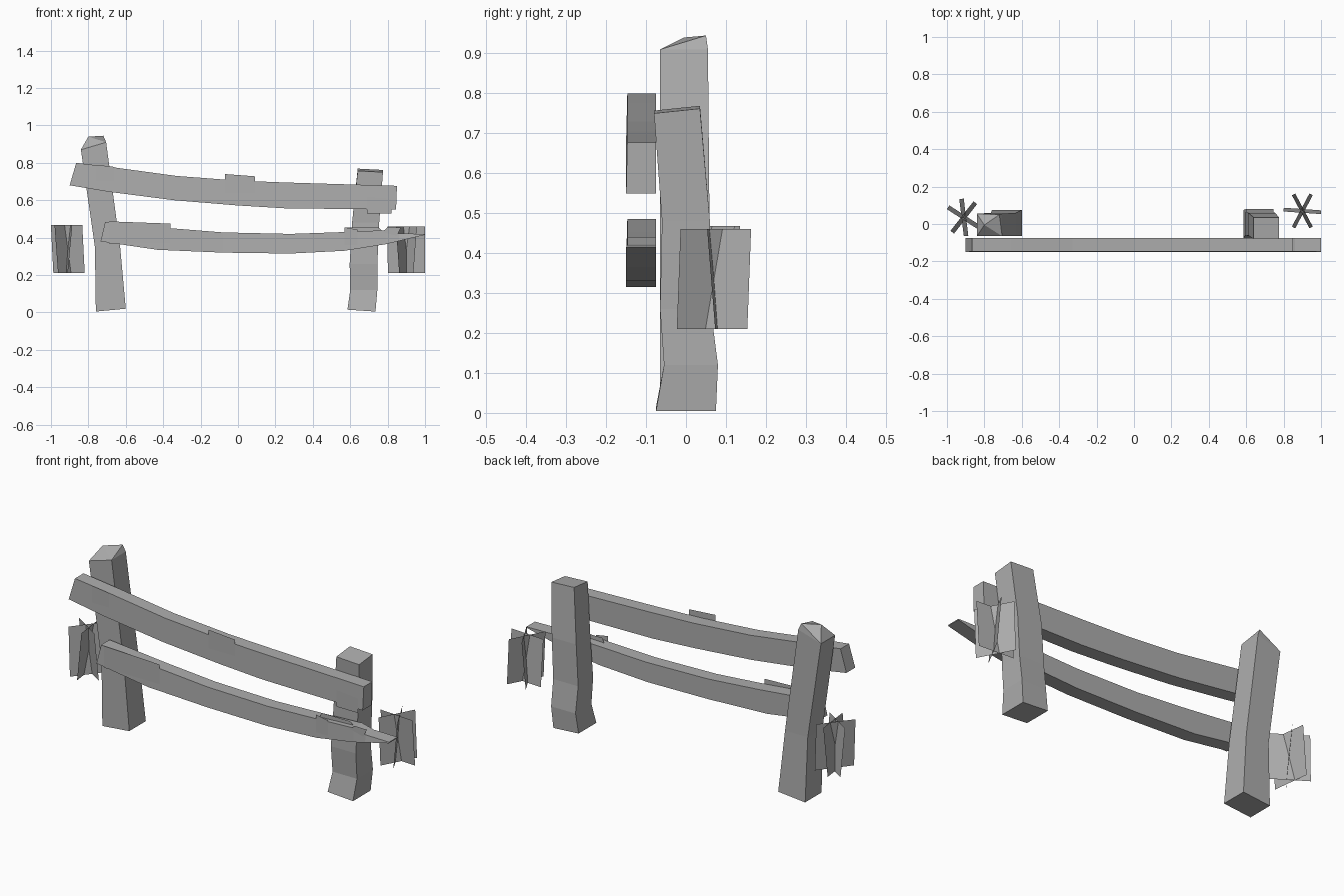
import bpy, bmesh
from math import cos, sin, radians

old = bpy.data.objects.get("Cube")
if old:
    bpy.data.objects.remove(old)

grey = bpy.data.materials.new("weathered_grey")
grey.use_nodes = True
colour = (0.42, 0.42, 0.42, 1)
grey.diffuse_color = colour
grey.node_tree.nodes["Principled BSDF"].inputs["Base Color"].default_value = colour


def finish(name, bm):
    bmesh.ops.recalc_face_normals(bm, faces=bm.faces)
    mesh = bpy.data.meshes.new(name)
    bm.to_mesh(mesh)
    bm.free()
    mesh.materials.append(grey)
    bpy.context.collection.objects.link(bpy.data.objects.new(name, mesh))


def loft(bm, rings):
    """Skin a stack of four-cornered rings, closing both ends."""
    rows = [[bm.verts.new(p) for p in ring] for ring in rings]
    for a, b in zip(rows, rows[1:]):
        for i in range(4):
            j = (i + 1) % 4
            bm.faces.new((a[i], a[j], b[j], b[i]))
    bm.faces.new(rows[0][::-1])
    bm.faces.new(rows[-1])
    return rows


def level(x0, x1, y0, y1, z, rise_x=0, rise_y=0):
    return [(x0, y0, z), (x1, y0, z + rise_x),
            (x1, y1, z + rise_x + rise_y), (x0, y1, z + rise_y)]


# Tall leaning post with a chiselled cap
bm = bmesh.new()
rows = loft(bm, [
    level(-0.76, -0.60, -0.065, 0.075, 0.005, 0.015),
    level(-0.765, -0.63, -0.065, 0.06, 0.35),
    level(-0.84, -0.705, -0.065, 0.055, 0.87, 0.04),
])
bmesh.ops.delete(bm, geom=[bm.faces[-1]] if bm.faces.ensure_lookup_table() else [], context='FACES_ONLY')
fl, fr, br, bl = rows[-1]
ridge_a = bm.verts.new((-0.80, -0.005, 0.94))
ridge_b = bm.verts.new((-0.72, 0.05, 0.945))
for f in ((fl, fr, ridge_a), (fr, ridge_b, ridge_a), (fr, br, ridge_b),
          (br, bl, ridge_b), (bl, ridge_a, ridge_b), (bl, fl, ridge_a)):
    bm.faces.new(f)
finish("tall_post", bm)

# Short crooked post
bm = bmesh.new()
loft(bm, [
    level(0.585, 0.735, -0.075, 0.075, 0.015, -0.01),
    level(0.60, 0.745, -0.055, 0.08, 0.12),
    level(0.597, 0.745, -0.065, 0.062, 0.26),
    level(0.61, 0.755, -0.06, 0.06, 0.48),
    level(0.64, 0.775, -0.08, 0.035, 0.757, -0.007, 0.012),
])
finish("short_post", bm)


def rail(name, stations):
    """Bowed rail: each station is top x, top z, bottom x, bottom z."""
    bm = bmesh.new()
    loft(bm, [[(xt, -0.147, zt), (xt, -0.075, zt), (xb, -0.075, zb), (xb, -0.15, zb)]
              for xt, zt, xb, zb in stations])
    finish(name, bm)


rail("upper_rail", [
    (-0.865, 0.80, -0.90, 0.68), (-0.66, 0.775, -0.69, 0.645),
    (-0.33, 0.73, -0.34, 0.60), (0.0, 0.705, 0.0, 0.572),
    (0.25, 0.695, 0.25, 0.557), (0.85, 0.677, 0.845, 0.55)])
rail("lower_rail", [
    (-0.71, 0.485, -0.735, 0.38), (-0.38, 0.452, -0.43, 0.335),
    (-0.08, 0.428, -0.08, 0.32), (0.28, 0.42, 0.28, 0.315),
    (0.57, 0.43, 0.57, 0.33), (0.79, 0.44, 0.79, 0.365),
    (0.86, 0.422, 0.86, 0.382), (1.0, 0.42, 1.0, 0.415)])


def sheet(name, points):
    bm = bmesh.new()
    bm.faces.new([bm.verts.new(p) for p in points])
    finish(name, bm)


# Loose bark plates on the front of the rails
for name, x0, x1, z0, z1 in (
        ("upper_middle_bark", -0.07, 0.09, 0.64, 0.74),
        ("upper_left_bark", -0.76, -0.66, 0.70, 0.79),
        ("upper_right_bark", 0.69, 0.82, 0.53, 0.62),
        ("lower_left_bark", -0.69, -0.36, 0.37, 0.487),
        ("lower_right_bark", 0.57, 0.64, 0.36, 0.455)):
    sheet(name, [(x0, -0.152, z0), (x1, -0.152, z0),
                 (x1, -0.152, z1 - 0.012), (x0, -0.152, z1)])

# Split end of the lower rail
sheet("rail_splinter", [(0.77, -0.15, 0.43), (0.85, -0.15, 0.41),
                        (0.87, -0.15, 0.453), (0.80, -0.15, 0.455)])
sheet("rail_splinter_top", [(0.57, -0.12, 0.43), (0.78, -0.12, 0.43),
                            (0.75, -0.12, 0.455), (0.58, -0.12, 0.455)])


def tuft(name, cx, cy, top, angles, lean):
    """Crossed upright cards that lean slightly."""
    bm = bmesh.new()
    for k, deg in enumerate(angles):
        dx, dy = 0.1 * cos(radians(deg)), 0.1 * sin(radians(deg))
        s = lean * (1 if k % 2 else -1)
        ox, oy = -dy * s, dx * s
        bm.faces.new([bm.verts.new(p) for p in (
            (cx - dx - ox, cy - dy - oy, 0.21), (cx + dx - ox, cy + dy - oy, 0.21),
            (cx + dx + ox, cy + dy + oy, top), (cx - dx + ox, cy - dy + oy, top))])
    finish(name, bm)


tuft("right_grass", -0.91, 0.035, 0.468, (-33, 52, 97), 0.12)
tuft("left_grass", 0.90, 0.07, 0.46, (-4, 62, 118), 0.1)
